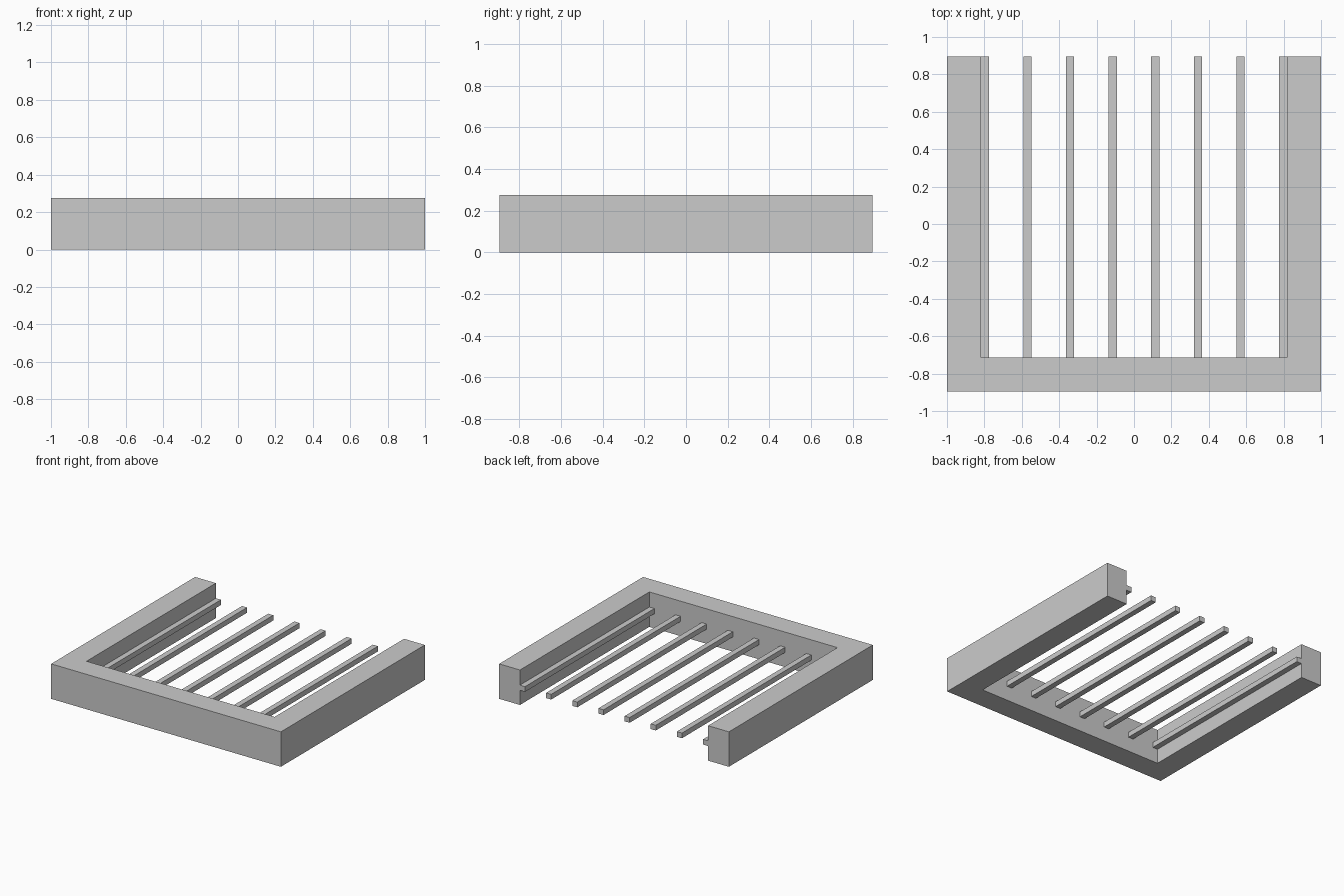
import bpy
import bmesh

if "Cube" in bpy.data.objects:
    bpy.data.objects.remove(bpy.data.objects["Cube"])

HALF_X, HALF_Y, HEIGHT = 1.0, 0.895, 0.275
RAIL = 0.181            # rail width
INNER_X = HALF_X - RAIL
INNER_Y = -HALF_Y + RAIL
SLATS, SLAT_W, SLAT_H = 8, 0.044, 0.041
SLAT_Z = HEIGHT / 2 - 0.002


def extrude_profile(name, points, z0, z1):
    """Closed prism from a flat outline, counter-clockwise from above."""
    bm = bmesh.new()
    face = bm.faces.new([bm.verts.new((x, y, z0)) for x, y in points])
    result = bmesh.ops.extrude_face_region(bm, geom=[face], use_keep_orig=True)
    top = [g for g in result["geom"] if isinstance(g, bmesh.types.BMVert)]
    bmesh.ops.translate(bm, verts=top, vec=(0, 0, z1 - z0))
    bmesh.ops.recalc_face_normals(bm, faces=bm.faces)
    mesh = bpy.data.meshes.new(name)
    bm.to_mesh(mesh)
    bm.free()
    obj = bpy.data.objects.new(name, mesh)
    bpy.context.collection.objects.link(obj)
    return obj


# U-shaped frame, open at the back
extrude_profile("frame", [
    (-HALF_X, -HALF_Y), (HALF_X, -HALF_Y), (HALF_X, HALF_Y), (INNER_X, HALF_Y),
    (INNER_X, INNER_Y), (-INNER_X, INNER_Y), (-INNER_X, HALF_Y), (-HALF_X, HALF_Y),
], 0, HEIGHT)

# Evenly spaced slats, the outer two touching the side rails
first = -INNER_X + SLAT_W / 2
step = -2 * first / (SLATS - 1)
for i in range(SLATS):
    x0 = first + i * step - SLAT_W / 2
    x1 = x0 + SLAT_W
    extrude_profile(f"slat_{i + 1}",
                    [(x0, INNER_Y), (x1, INNER_Y), (x1, HALF_Y), (x0, HALF_Y)],
                    SLAT_Z - SLAT_H / 2, SLAT_Z + SLAT_H / 2)
